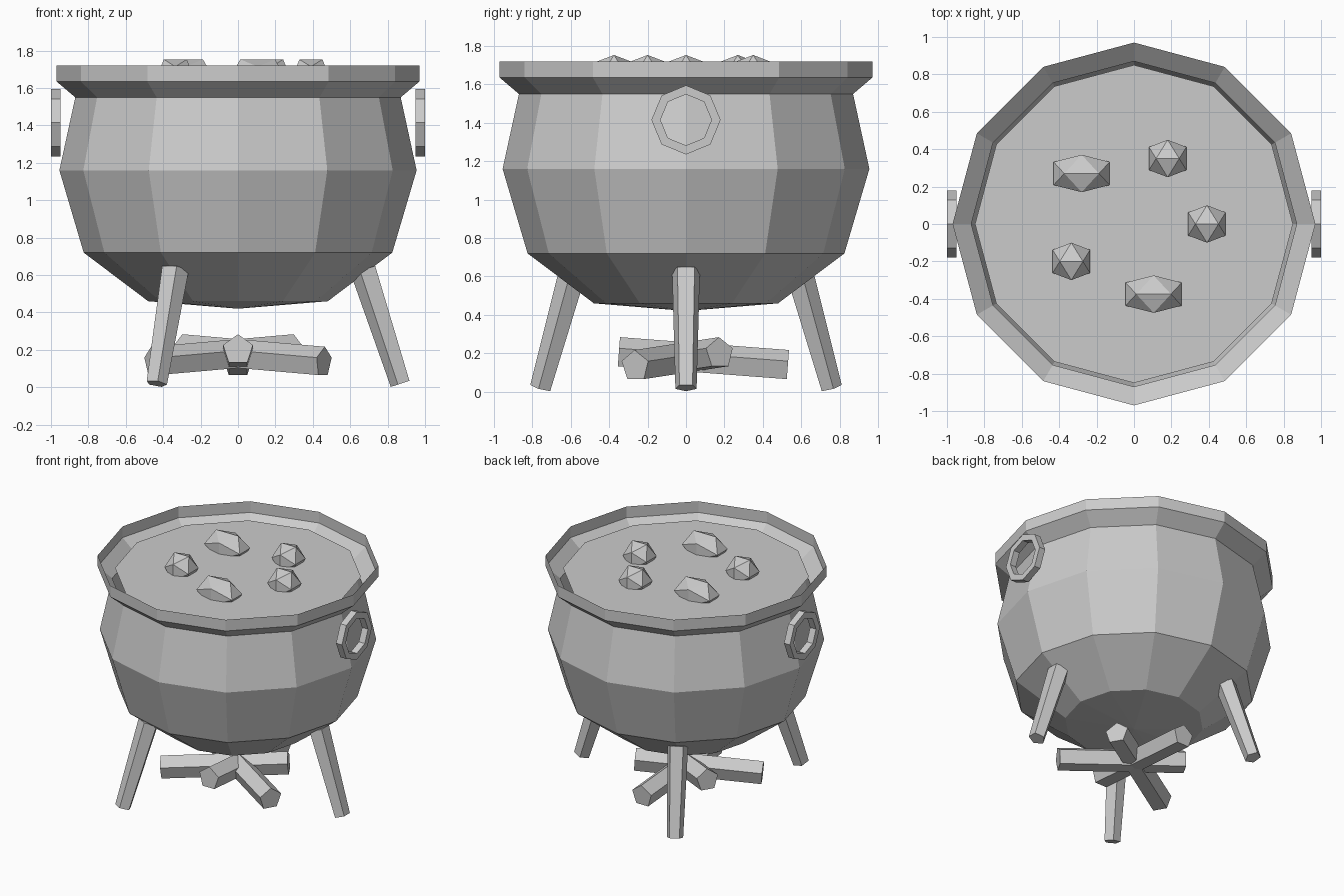
import bpy, bmesh
from math import cos, sin, pi, radians
from mathutils import Vector, Matrix

cube = bpy.data.objects.get("Cube")
if cube:
    bpy.data.objects.remove(cube, do_unlink=True)

mat = bpy.data.materials.new("light_grey")
mat.use_nodes = True
grey = (0.6, 0.6, 0.6, 1)
mat.diffuse_color = grey
bsdf = mat.node_tree.nodes["Principled BSDF"]
bsdf.inputs["Base Color"].default_value = grey
bsdf.inputs["Roughness"].default_value = 0.9


def finish(name, bm):
    me = bpy.data.meshes.new(name)
    bm.to_mesh(me)
    bm.free()
    me.materials.append(mat)
    ob = bpy.data.objects.new(name, me)
    bpy.context.collection.objects.link(ob)
    return ob


def ring(bm, r, z, n, start=0.0):
    return [bm.verts.new((r * cos(start + 2 * pi * i / n), r * sin(start + 2 * pi * i / n), z))
            for i in range(n)]


def bridge(bm, a, b):
    n = len(a)
    for i in range(n):
        j = (i + 1) % n
        bm.faces.new((a[i], a[j], b[j], b[i]))


def prism(name, p, q, r1, r2, facing, sides=5):
    """Capped tapered bar from p to q, with one corner turned towards facing."""
    p, q = Vector(p), Vector(q)
    axis = (q - p).normalized()
    u = (facing - axis * facing.dot(axis)).normalized()
    v = axis.cross(u)
    bm = bmesh.new()
    a = ring(bm, r1, 0, sides)
    b = ring(bm, r2, (q - p).length, sides)
    bridge(bm, a, b)
    bm.faces.new(a[::-1])
    bm.faces.new(b)
    m = Matrix((u, v, axis)).transposed().to_4x4()
    m.translation = p
    bm.transform(m)
    return finish(name, bm)


# Pot: thin lathed shell with a flared rim and a shallow pointed bottom
profile = [(0.48, 0.46), (0.825, 0.72), (0.955, 1.16), (0.87, 1.55), (0.97, 1.635), (0.97, 1.72)]
bm = bmesh.new()
rings = [ring(bm, r, z, 12) for r, z in profile]
for low, high in zip(rings, rings[1:]):
    bridge(bm, low, high)
tip = bm.verts.new((0, 0, 0.42))
for i in range(12):
    bm.faces.new((tip, rings[0][(i + 1) % 12], rings[0][i]))
finish("pot", bm)

# Stew surface
bm = bmesh.new()
bm.faces.new(ring(bm, 0.85, 1.63, 12))
finish("stew", bm)

# Chunks: twenty-sided lumps with an edge on top, some stretched sideways
g = (1 + 5 ** 0.5) / 2
for x, y, stretch in [(-0.28, 0.27, 1.5), (0.18, 0.35, 1), (0.39, 0, 1),
                      (-0.335, -0.2, 1), (0.105, -0.375, 1.5)]:
    bm = bmesh.new()
    for s in (-1, 1):
        for t in (-1, 1):
            for co in ((s, 0, t * g), (s * g, t, 0), (0, s * g, t)):
                bm.verts.new(Vector(co) * 0.1 / g)
    bmesh.ops.convex_hull(bm, input=bm.verts)
    bm.transform(Matrix.Translation((x, y, 1.653)) @ Matrix.Diagonal((stretch, 1, 1, 1)))
    bmesh.ops.recalc_face_normals(bm, faces=bm.faces)
    finish("stew_chunk", bm)

# Ring handles: square-section octagons on both sides
for name, x in (("left_handle", 0.975), ("right_handle", -0.975)):
    bm = bmesh.new()
    loops = [ring(bm, r, h, 8) for r, h in
             ((0.18, -0.025), (0.18, 0.025), (0.133, 0.025), (0.133, -0.025))]
    for k in range(4):
        bridge(bm, loops[k], loops[(k + 1) % 4])
    bm.transform(Matrix.Translation((x, 0, 1.415)) @ Matrix.Rotation(pi / 2, 4, 'Y'))
    finish(name, bm)

# Three splayed legs, flat side outwards
for k in range(3):
    a = radians(120 * k)
    d = Vector((cos(a), sin(a), 0))
    up = Vector((0, 0, 1))
    prism("leg", d * 0.872 + up * 0.02, d * 0.675 + up * 0.63, 0.058, 0.076, -d)

# Three crossed logs, each leaning on the others
for k in range(3):
    a = radians(90 + 120 * k)
    d = Vector((cos(a), sin(a), 0))
    up = Vector((0, 0, 1))
    prism("log", d * -0.35 + up * 0.2, d * 0.53 + up * 0.133, 0.084, 0.084, up)
